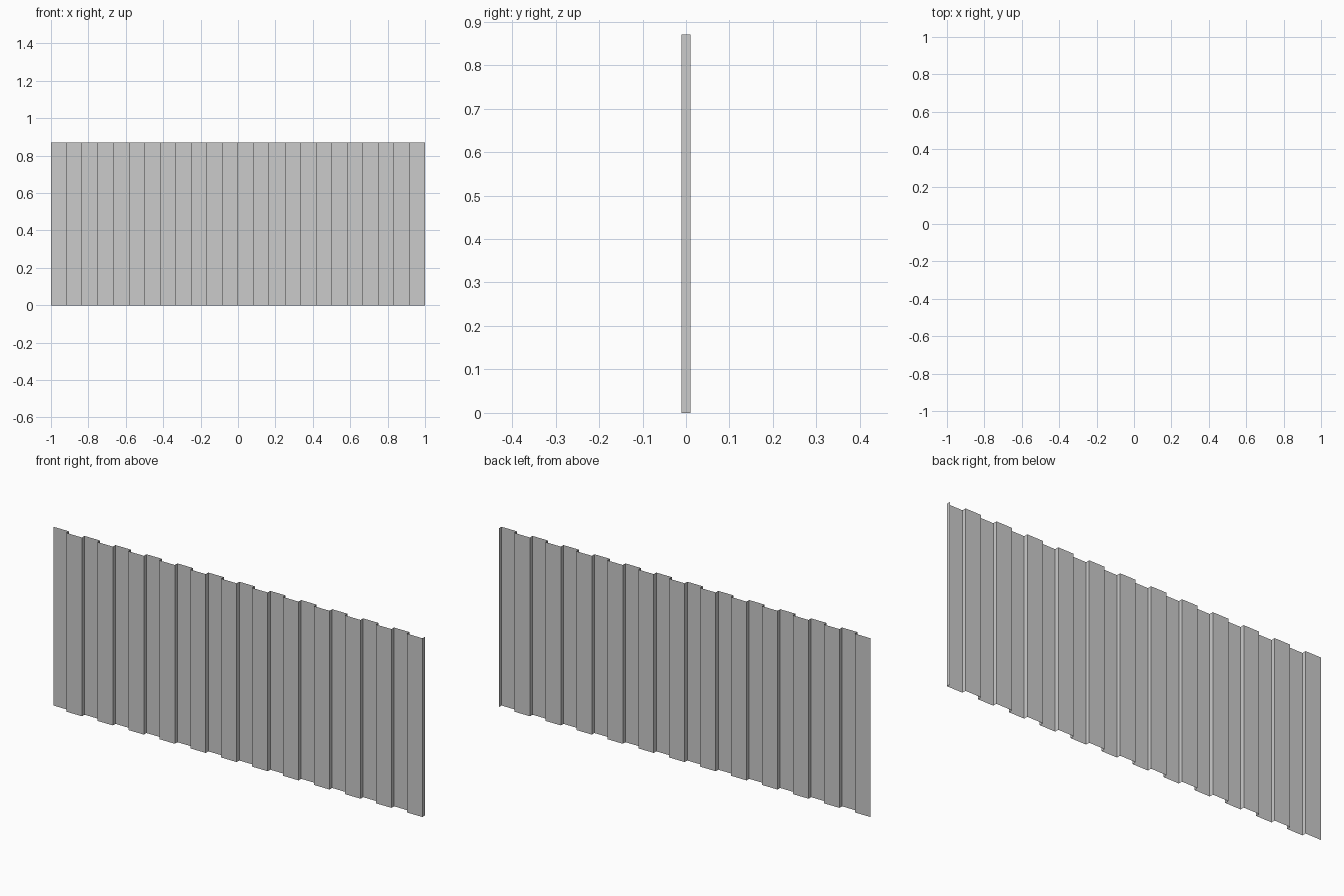
import bpy
import bmesh

if "Cube" in bpy.data.objects:
    bpy.data.objects.remove(bpy.data.objects["Cube"])

PANELS = 24      # flat strips across the width
WIDTH = 2.0
DEPTH = 0.01     # half depth of the corrugation
HEIGHT = 0.87

# Square-wave profile: back strip, step forward, front strip, step back
profile = []
step = WIDTH / PANELS
for i in range(PANELS):
    y = DEPTH if i % 2 == 0 else -DEPTH
    profile += [(-1 + i * step, y), (-1 + (i + 1) * step, y)]
profile.append((1, DEPTH))  # closing lip on the right end

# Extrude the open profile upward into a thin sheet
bm = bmesh.new()
low = [bm.verts.new((x, y, 0)) for x, y in profile]
edges = [bm.edges.new(pair) for pair in zip(low, low[1:])]
result = bmesh.ops.extrude_edge_only(bm, edges=edges)
top = [g for g in result["geom"] if isinstance(g, bmesh.types.BMVert)]
bmesh.ops.translate(bm, verts=top, vec=(0, 0, HEIGHT))

# Strips face the front
bm.normal_update()
if next(f for f in bm.faces if abs(f.normal.y) > 0.5).normal.y > 0:
    bmesh.ops.reverse_faces(bm, faces=bm.faces[:])

mesh = bpy.data.meshes.new("corrugated_sheet")
bm.to_mesh(mesh)
bm.free()
sheet = bpy.data.objects.new("corrugated_sheet", mesh)
bpy.context.collection.objects.link(sheet)
